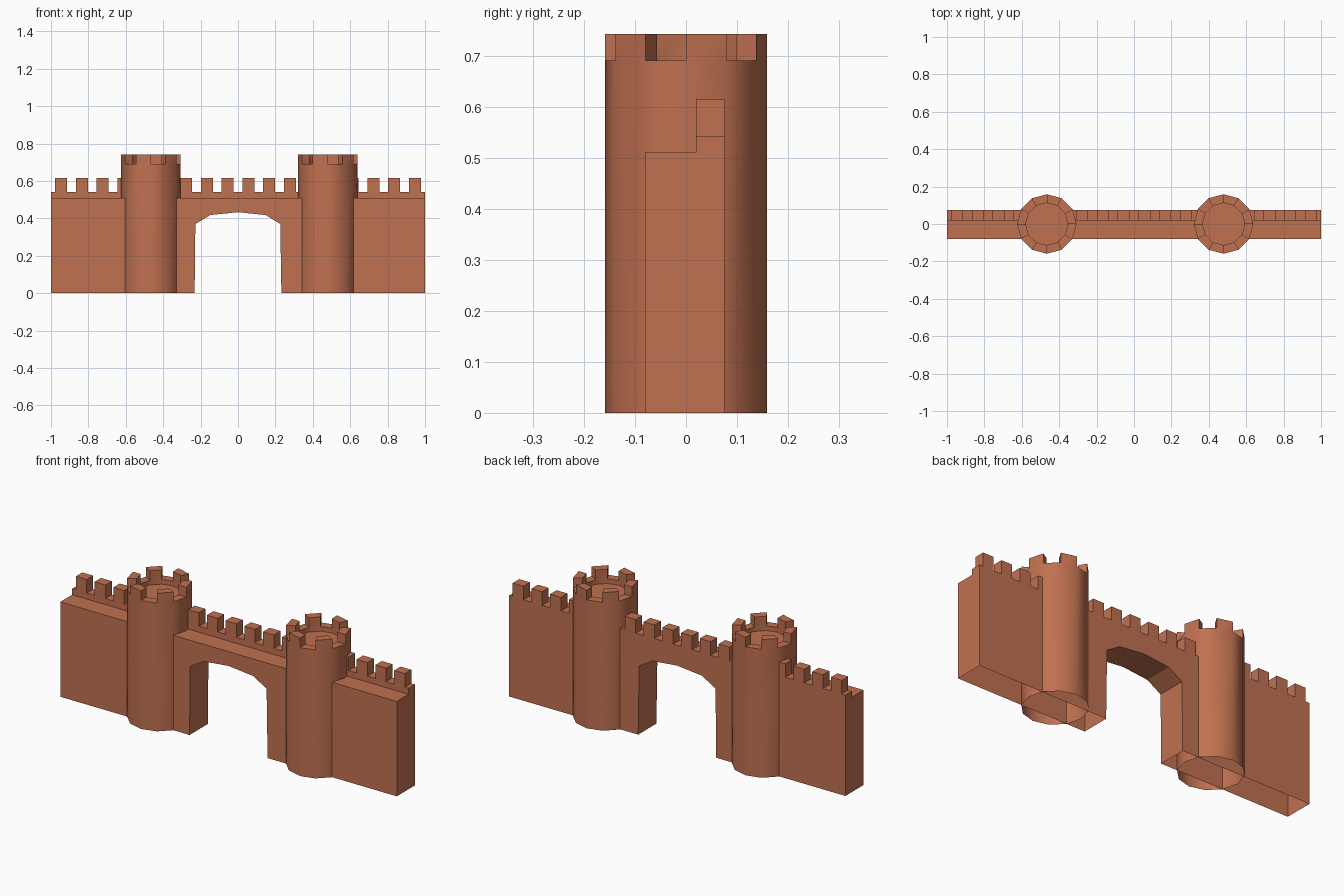
import bpy, bmesh
from math import cos, sin, tau, radians

cube = bpy.data.objects.get("Cube")
if cube:
    bpy.data.objects.remove(cube)

stone = bpy.data.materials.new("terracotta_stone")
stone.use_nodes = True
COLOR = (0.53, 0.165, 0.082, 1)
stone.diffuse_color = COLOR
stone.node_tree.nodes["Principled BSDF"].inputs["Base Color"].default_value = COLOR


def finish(bm, name, location=(0, 0, 0)):
    """Weld the shell, orient it outward and make it an object."""
    bmesh.ops.remove_doubles(bm, verts=bm.verts[:], dist=0.0001)
    bmesh.ops.recalc_face_normals(bm, faces=bm.faces[:])
    mesh = bpy.data.meshes.new(name)
    bm.to_mesh(mesh)
    bm.free()
    mesh.materials.append(stone)
    obj = bpy.data.objects.new(name, mesh)
    obj.location = location
    bpy.context.collection.objects.link(obj)
    return obj


def add_face(bm, points):
    bm.faces.new([bm.verts.new(p) for p in points])


def outline_face(bm, outline, y):
    add_face(bm, [(x, y, z) for x, z in outline])


def strip(bm, path, y0, y1):
    for (xa, za), (xb, zb) in zip(path, path[1:]):
        add_face(bm, [(xa, y0, za), (xb, y0, zb), (xb, y1, zb), (xa, y1, za)])


# Curtain wall: a walkway in front, a crenellated parapet behind, open below
FRONT, STEP, BACK = -0.08, 0.02, 0.075
WALK, SILL, CREST = 0.51, 0.542, 0.615

arch = [(0.232, 0), (0.226, 0.37), (0.148, 0.418), (0, 0.433),
        (-0.148, 0.418), (-0.228, 0.37), (-0.232, 0)]

crenels = [(-1, SILL)]
for k in range(18):
    left = -0.978 + 0.1113 * k
    right = left + 0.064
    crenels += [(left, SILL), (left, CREST), (right, CREST), (right, SILL)]
crenels.append((1, SILL))

walk_line = [(-1, WALK), (1, WALK)]
parapet_line = [(-1, WALK)] + crenels + [(1, WALK)]
feet_left, feet_right = [(-1, 0)], [(1, 0)]

bm = bmesh.new()
outline_face(bm, feet_left + walk_line + feet_right + arch, FRONT)
outline_face(bm, parapet_line, STEP)
outline_face(bm, feet_left + parapet_line + feet_right + arch, BACK)
strip(bm, feet_left + walk_line + feet_right, FRONT, STEP)
strip(bm, feet_left + parapet_line + feet_right, STEP, BACK)
for y0, y1 in ((FRONT, STEP), (STEP, BACK)):
    strip(bm, arch, y0, y1)
finish(bm, "curtain_wall")

# Towers: twelve-sided shells with a sunken deck and alternating merlons
SIDES, OUTER, INNER = 12, 0.159, 0.113
DECK, RIM, TOP = 0.665, 0.69, 0.742


def ring_point(i, radius, z):
    a = tau * i / SIDES
    return (radius * cos(a), radius * sin(a), z)


def tower(name, x):
    bm = bmesh.new()

    def panel(i, r0, z0, r1, z1):
        add_face(bm, [ring_point(i, r0, z0), ring_point(i + 1, r0, z0),
                      ring_point(i + 1, r1, z1), ring_point(i, r1, z1)])

    for i in range(SIDES):
        panel(i, OUTER, 0, OUTER, RIM)
        panel(i, INNER, DECK, INNER, RIM)
        if i % 2:
            panel(i, OUTER, RIM, INNER, RIM)
            continue
        panel(i, OUTER, RIM, OUTER, TOP)
        panel(i, OUTER, TOP, INNER, TOP)
        panel(i, INNER, TOP, INNER, RIM)
        for j in (i, i + 1):
            add_face(bm, [ring_point(j, OUTER, RIM), ring_point(j, INNER, RIM),
                          ring_point(j, INNER, TOP), ring_point(j, OUTER, TOP)])
    add_face(bm, [ring_point(i, INNER, DECK) for i in range(SIDES)])
    obj = finish(bm, name, (x, 0, 0))
    bpy.ops.object.select_all(action="DESELECT")
    obj.select_set(True)
    bpy.context.view_layer.objects.active = obj
    bpy.ops.object.shade_smooth_by_angle(angle=radians(40))


tower("right_tower", -0.466)
tower("left_tower", 0.479)
